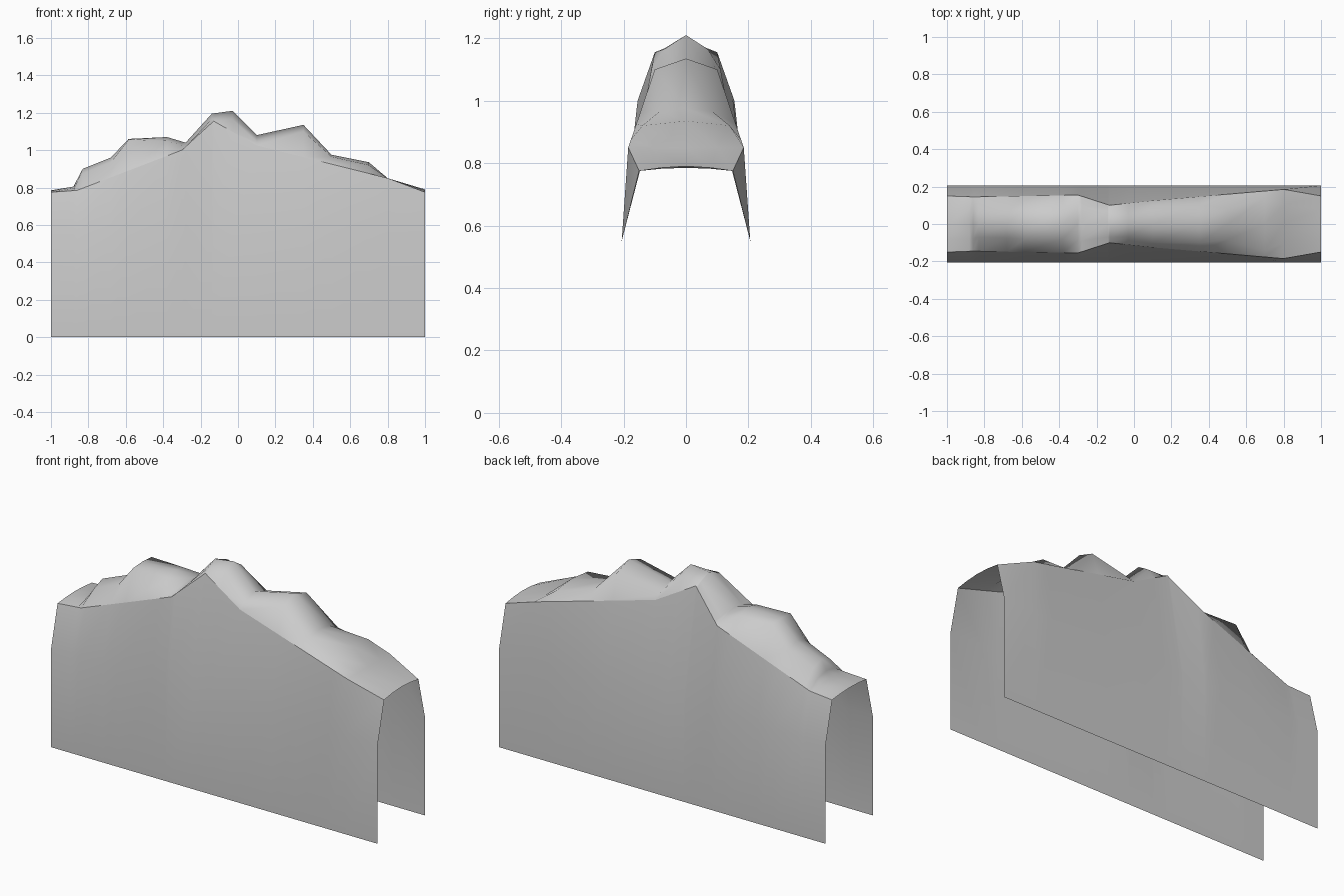
import bpy

cube = bpy.data.objects.get("Cube")
if cube:
    bpy.data.objects.remove(cube, do_unlink=True)

# Upper rim of the side walls: x, half width, height
RIM = [(-1, .15, .775), (-.86, .145, .785), (-.3, .155, 1.0), (-.13, .1, 1.155),
       (.1, .125, 1.025), (.8, .185, .85), (1, .15, .775)]

# Rocky crest: x, ridge height, half width and height of the bump shoulder
CREST = [(-1, .785, .08, .782), (-.88, .805, .08, .797), (-.83, .9, .07, .875),
         (-.68, .96, .075, .935), (-.585, 1.06, .08, 1.055), (-.38, 1.07, .078, 1.05),
         (-.28, 1.04, .09, 1.02), (-.14, 1.195, .07, 1.167), (-.03, 1.21, .07, 1.165),
         (.1, 1.08, .1, 1.045), (.35, 1.135, .1, 1.1), (.5, .975, .085, .965),
         (.7, .935, .14, .92), (.8, .85, .1, .85), (1, .79, .08, .785)]

WALL_Y, KNEE_Z = .206, .55


def rim_at(x):
    """Half width and height of the rim at x."""
    for (xa, ya, za), (xb, yb, zb) in zip(RIM, RIM[1:]):
        if x <= xb:
            t = (x - xa) / (xb - xa)
            return ya + (yb - ya) * t, za + (zb - za) * t


def crest_at(x):
    """Ridge height, shoulder half width and shoulder height at x."""
    for a, b in zip(CREST, CREST[1:]):
        if x <= b[0]:
            t = (x - a[0]) / (b[0] - a[0])
            return [p + (q - p) * t for p, q in zip(a[1:], b[1:])]


# Cross-sections at every corner of the rim and the crest
stations = sorted({p[0] for p in RIM + CREST})
verts, faces = [], []
for x in stations:
    rim_y, rim_z = rim_at(x)
    top, mid_y, mid_z = crest_at(x)
    half = [(WALL_Y, 0), (WALL_Y, KNEE_Z), (rim_y, rim_z), (mid_y, mid_z)]
    section = [(-y, z) for y, z in half] + [(0, top)] + half[::-1]
    verts += [(x, y, z) for y, z in section]

n = 9
for i in range(len(stations) - 1):
    for j in range(n - 1):
        a = i * n + j
        faces.append((a, a + n, a + n + 1, a + 1))

# Open shell: two walls joined by the crest
mesh = bpy.data.meshes.new("mountain_shell")
mesh.from_pydata(verts, [], faces)
mesh.update()
shell = bpy.data.objects.new("mountain_shell", mesh)
bpy.context.collection.objects.link(shell)

# Smooth surfaces with a crisp rim
for poly in mesh.polygons:
    poly.use_smooth = True
for edge in mesh.edges:
    a, b = (v % n for v in edge.vertices)
    edge.use_edge_sharp = a == b and a in (2, n - 3)

# Stone colour
stone = bpy.data.materials.new("light_grey_stone")
stone.use_nodes = True
stone.diffuse_color = (.6, .6, .6, 1)
stone.node_tree.nodes["Principled BSDF"].inputs["Base Color"].default_value = (.6, .6, .6, 1)
mesh.materials.append(stone)
